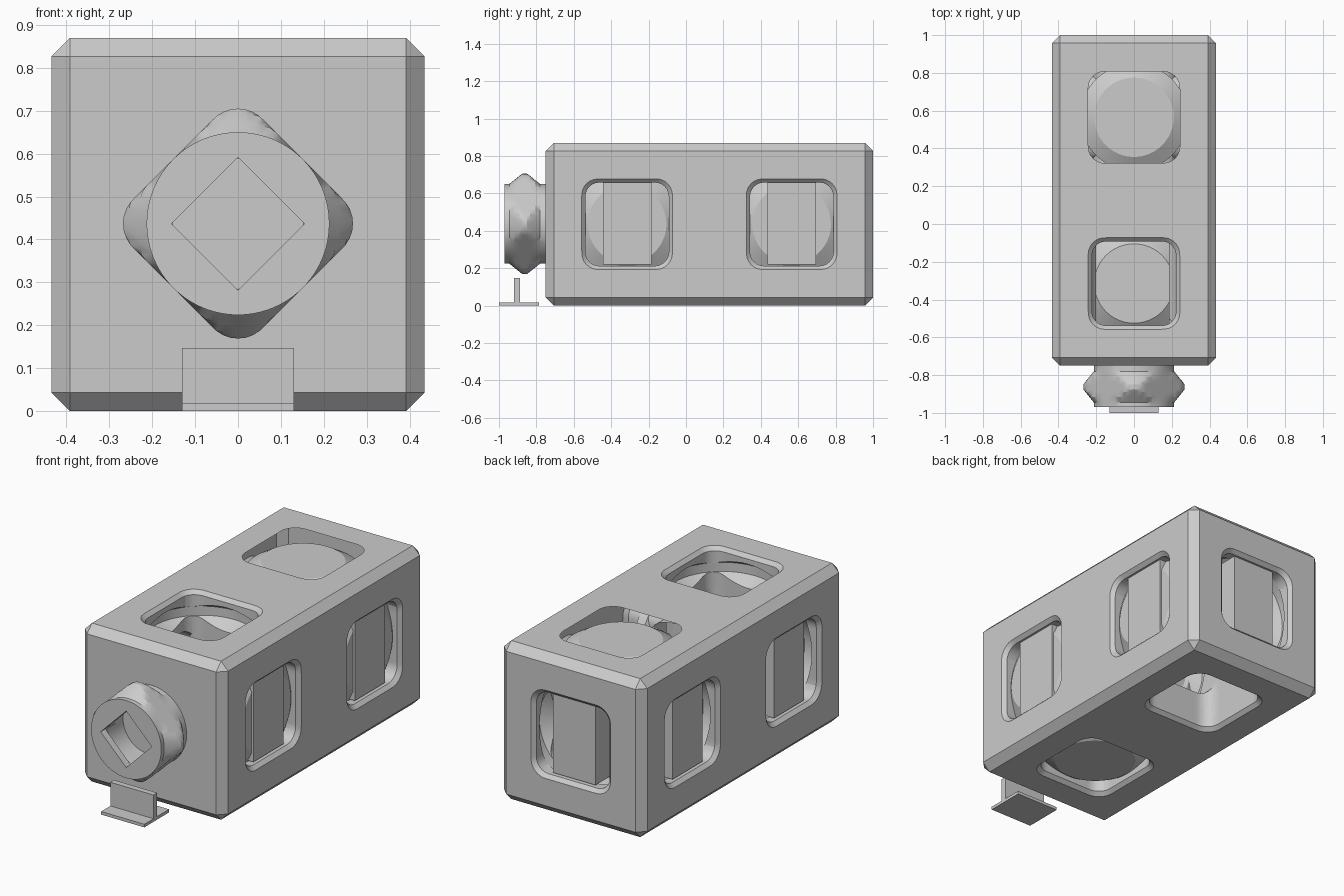
import bpy, bmesh, math
from mathutils import Matrix

if "Cube" in bpy.data.objects:
    bpy.data.objects.remove(bpy.data.objects["Cube"])

H = 0.435                      # half size of one cube cell, also its centre height
CELLS = (-0.315, 0.565)        # cell centres along y
gray = bpy.data.materials.new("plain gray")
gray.diffuse_color = (0.6, 0.6, 0.6, 1)
gray.use_nodes = True
gray.node_tree.nodes["Principled BSDF"].inputs["Base Color"].default_value = gray.diffuse_color

AXES = {
    'x': Matrix.Rotation(math.radians(90), 4, 'Y'),
    'y': Matrix.Rotation(math.radians(-90), 4, 'X'),
    'z': Matrix.Identity(4),
}


def square(a, r=0.0, turn=0.0):
    """Radius function of a rounded square with half width a, corner radius r."""
    def f(t):
        t = (t + turn) % (math.pi / 2)
        t = min(t, math.pi / 2 - t)
        c = a - r
        if r == 0 or a * math.tan(t) <= c:
            return a / math.cos(t)
        k = c * (math.cos(t) + math.sin(t))
        return k + math.sqrt(max(0, k * k - 2 * c * c + r * r))
    return f


def circle(r):
    return lambda t: r


def finish(name, bm):
    bmesh.ops.recalc_face_normals(bm, faces=bm.faces)
    me = bpy.data.meshes.new(name)
    bm.to_mesh(me)
    bm.free()
    me.materials.append(gray)
    ob = bpy.data.objects.new(name, me)
    bpy.context.collection.objects.link(ob)
    return ob


def loft(name, rings, axis, centre, n=96):
    """Closed loft through (position, radius function) rings along an axis."""
    bm = bmesh.new()
    loops = []
    for p, f in rings:
        angles = [2 * math.pi * i / n for i in range(n)]
        loops.append([bm.verts.new((f(t) * math.cos(t), f(t) * math.sin(t), p)) for t in angles])
    for a, b in zip(loops, loops[1:]):
        for i in range(n):
            j = (i + 1) % n
            bm.faces.new((a[i], a[j], b[j], b[i]))
    bm.faces.new(loops[0])
    bm.faces.new(loops[-1])
    bm.transform(Matrix.Translation(centre) @ AXES[axis])
    return finish(name, bm)


def box(name, x, y, z):
    bm = bmesh.new()
    bmesh.ops.create_cube(bm, size=1)
    for v in bm.verts:
        v.co = [lo + (c + 0.5) * (hi - lo) for c, (lo, hi) in zip(v.co, (x, y, z))]
    return finish(name, bm)


def apply(ob):
    bpy.context.view_layer.objects.active = ob
    for m in list(ob.modifiers):
        bpy.ops.object.modifier_apply(modifier=m.name)


def cut(ob, cutter):
    m = ob.modifiers.new("cut", 'BOOLEAN')
    m.operation, m.solver, m.object = 'DIFFERENCE', 'EXACT', cutter
    apply(ob)
    bpy.data.objects.remove(cutter)


def smooth(ob):
    bpy.ops.object.select_all(action='DESELECT')
    ob.select_set(True)
    bpy.context.view_layer.objects.active = ob
    bpy.ops.object.shade_smooth_by_angle(angle=math.radians(25))


# Chamfered two-cell body
body = box("body", (-H, H), (-0.75, 1.0), (0, 2 * H))
bev = body.modifiers.new("chamfer", 'BEVEL')
bev.width, bev.segments = 0.043, 1
apply(body)

# Rounded square shafts with flared mouths, and the locking grooves inside them
hole, mouth = square(0.223, 0.075), square(0.262, 0.1)
for cy in CELLS:
    c = (0, cy, H)
    for axis in 'xyz':
        rings = [(-H - 0.02, mouth), (-H + 0.02, hole), (H - 0.02, hole), (H + 0.02, mouth)]
        if axis == 'y':        # blind toward the other cell and the peg
            rings[:2] = [(-H + 0.05, hole)]
            if cy < 0:
                rings[-2:] = [(H - 0.05, hole)]
        cut(body, loft("shaft_cutter", rings, axis, c))
        for s in (-1, 1):
            groove = [(s * (H - d), circle(r)) for d, r in
                      ((0.04, 0.21), (0.085, 0.285), (0.135, 0.285), (0.19, 0.21))]
            cut(body, loft("groove_cutter", groove, axis, c))
smooth(body)

# Upright tabs standing inside the side and back windows
tall, wide, near, far = (0.22, 0.657), 0.13, 0.275, 0.405
for cy in CELLS:
    box("right_tab", (near, far), (cy - wide, cy + wide), tall)
    box("left_tab", (-far, -near), (cy - wide, cy + wide), tall)
box("back_tab", (-wide, wide), (CELLS[1] + near, CELLS[1] + far), tall)

# Locking peg: a round collar swelling into a chamfered, rounded diamond
diamond = square(0.213, 0.08, math.pi / 4)


def trimmed(r):
    return lambda t: max(0.213, min(r, diamond(t)))


profile = ((-0.97, 0.213), (-0.945, 0.213), (-0.917, 0.235), (-0.89, 0.257), (-0.875, 0.268),
           (-0.85, 0.268), (-0.835, 0.257), (-0.808, 0.235), (-0.78, 0.213), (-0.745, 0.213))
peg = loft("locking_peg", [(y, trimmed(r)) for y, r in profile], 'y', (0, 0, H + 0.002))

# Diamond key socket with a round chamber behind it
key = square(0.155 / math.sqrt(2), 0, math.pi / 4)
cut(peg, loft("socket_cutter", [(-1.0, key), (-0.85, key)], 'y', (0, 0, H + 0.002)))
cut(peg, loft("chamber_cutter", [(-0.93, circle(0.152)), (-0.78, circle(0.152))], 'y', (0, 0, H + 0.002)))
smooth(peg)

# Loose key: thin foot plate with an upright blade
box("key_foot", (-0.131, 0.131), (-1.0, -0.785), (0, 0.017))
box("key_blade", (-0.131, 0.131), (-0.92, -0.888), (0.017, 0.147))
